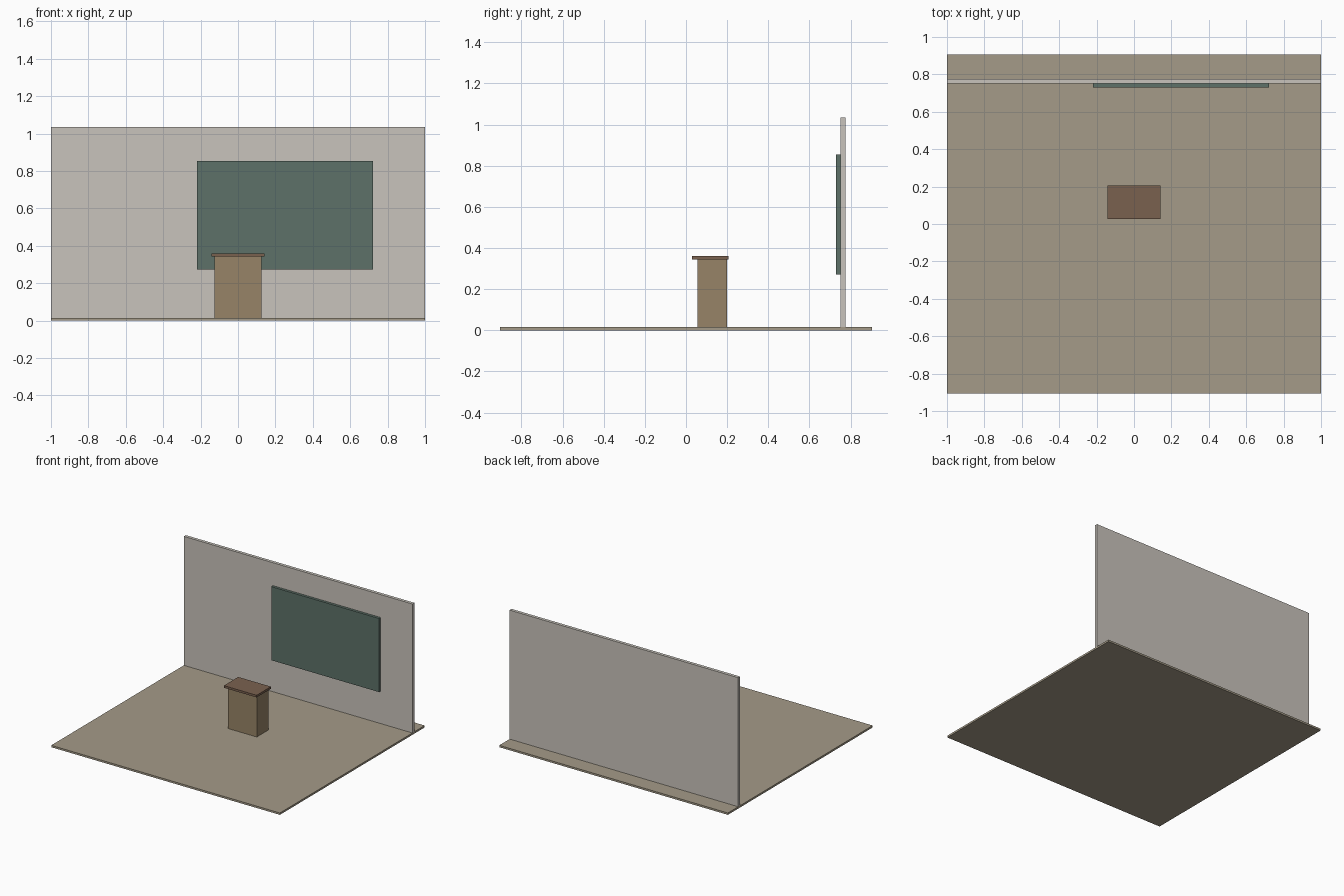
import bpy

cube = bpy.data.objects.get("Cube")
if cube:
    bpy.data.objects.remove(cube, do_unlink=True)


def to_linear(c):
    c /= 255
    return c / 12.92 if c <= 0.04045 else ((c + 0.055) / 1.055) ** 2.4


def make_material(name, *rgb):
    colour = [to_linear(c) for c in rgb] + [1.0]
    mat = bpy.data.materials.new(name)
    mat.use_nodes = True
    mat.diffuse_color = colour
    shader = next(n for n in mat.node_tree.nodes if n.type == 'BSDF_PRINCIPLED')
    shader.inputs["Base Color"].default_value = colour
    return mat


def box(name, x, y, z, mat):
    """Box spanning the given (low, high) range on each axis."""
    spans = (x, y, z)
    bpy.ops.mesh.primitive_cube_add(size=1, location=[(a + b) / 2 for a, b in spans])
    obj = bpy.context.object
    obj.name = name
    obj.scale = [b - a for a, b in spans]
    bpy.ops.object.transform_apply(location=False, rotation=False, scale=True)
    obj.data.materials.append(mat)
    return obj


floor_tan = make_material("floor tan", 165, 155, 136)
wall_grey = make_material("wall warm grey", 201, 196, 188)
board_green = make_material("board green", 93, 113, 104)
wood = make_material("light wood", 151, 132, 103)
dark_wood = make_material("dark wood", 122, 97, 79)

FLOOR_TOP = 0.015
WALL_FRONT = 0.751

# Room shell
box("floor", (-1, 1), (-0.905, 0.905), (0, FLOOR_TOP), floor_tan)
box("back_wall", (-1, 1), (WALL_FRONT, 0.776), (FLOOR_TOP, 1.035), wall_grey)

# Board hung on the wall
box("chalkboard", (-0.22, 0.723), (0.73, WALL_FRONT), (0.272, 0.854), board_green)

# Lectern with an overhanging top
box("lectern_body", (-0.126, 0.126), (0.055, 0.199), (FLOOR_TOP, 0.343), wood)
box("lectern_top", (-0.143, 0.143), (0.028, 0.207), (0.343, 0.36), dark_wood)
